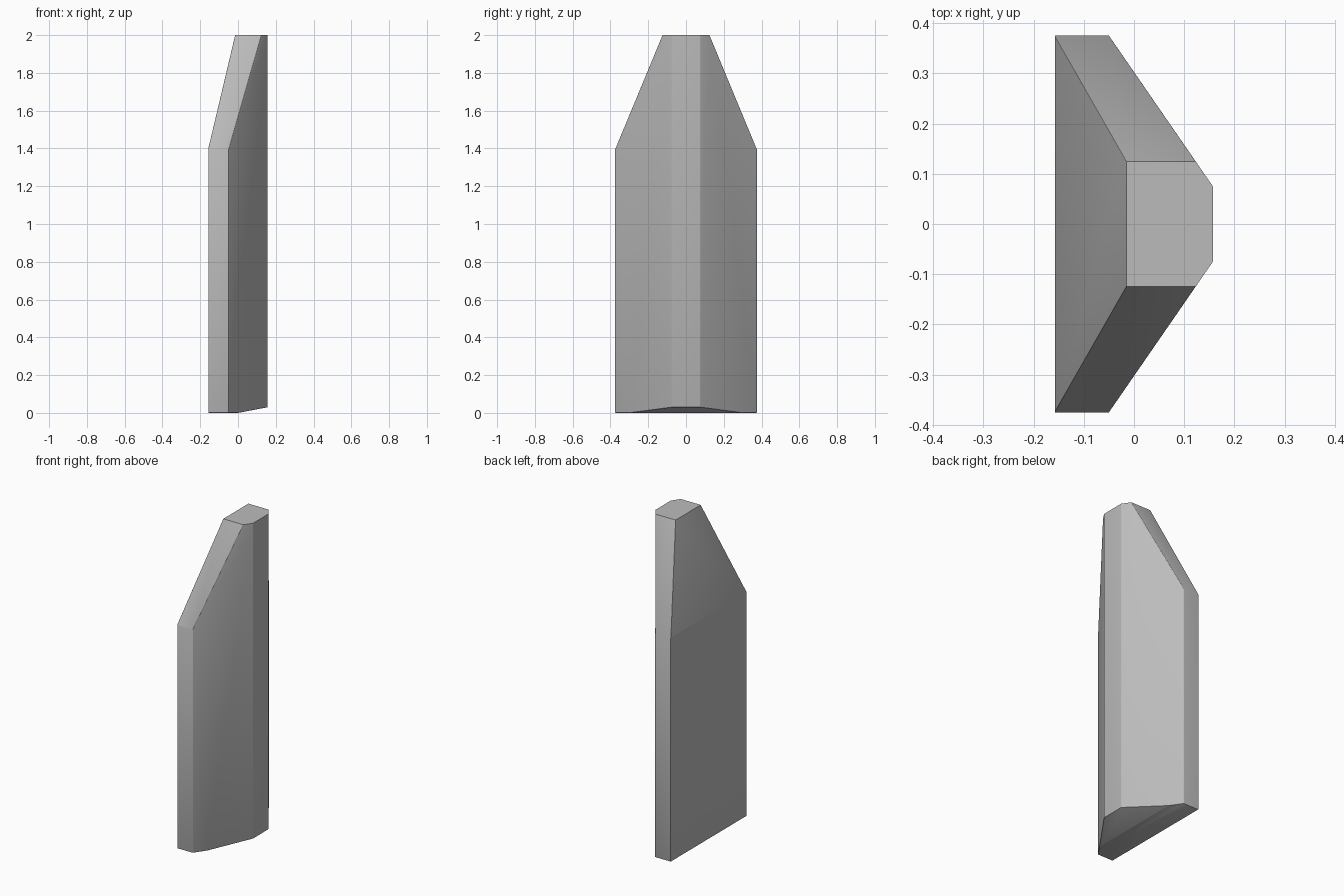
import bpy, bmesh
from mathutils import Vector

cube = bpy.data.objects.get("Cube")
if cube:
    bpy.data.objects.remove(cube, do_unlink=True)

# Plain grey material
grey = bpy.data.materials.new("plain grey")
grey.use_nodes = True
colour = (0.5, 0.5, 0.5, 1)
grey.diffuse_color = colour
grey.node_tree.nodes["Principled BSDF"].inputs["Base Color"].default_value = colour

bm = bmesh.new()


def cut(point, normal):
    """Slice away everything on the normal's side and cap the hole."""
    geom = bm.verts[:] + bm.edges[:] + bm.faces[:]
    res = bmesh.ops.bisect_plane(bm, geom=geom, plane_co=point,
                                 plane_no=Vector(normal).normalized(), clear_outer=True)
    edges = [e for e in res["geom_cut"] if isinstance(e, bmesh.types.BMEdge)]
    bmesh.ops.contextual_create(bm, geom=edges)


# Ridged profile extruded to full height
half = [(-0.157, 0.375), (-0.05, 0.375), (0.157, 0.075)]
profile = [(x, -y) for x, y in half] + half[::-1]
base = bm.faces.new([bm.verts.new((x, y, 0)) for x, y in profile])
top = bmesh.ops.extrude_face_region(bm, geom=[base])["geom"]
bmesh.ops.translate(bm, vec=(0, 0, 2), verts=[v for v in top if isinstance(v, bmesh.types.BMVert)])
bmesh.ops.recalc_face_normals(bm, faces=bm.faces)

# Tapered tip: both sides and the flat back lean in, the base rises to the ridge
for s in (-1, 1):
    cut((0, s * 0.375, 1.395), (0, s * 0.61, 0.253))
cut((-0.157, 0, 1.4), (-0.6, 0, 0.142))
cut((0, 0, 0), (0.03, 0, -0.157))
bmesh.ops.recalc_face_normals(bm, faces=bm.faces)


def soften(rule, width, segments):
    """Round the edges picked by a rule on their midpoint and direction."""
    edges = []
    for e in bm.edges:
        a, b = e.verts
        if rule((a.co + b.co) / 2, abs(a.co.z - b.co.z)) and e.calc_face_angle(0) > 0.1:
            edges.append(e)
    bmesh.ops.bevel(bm, geom=edges, offset=width, segments=segments,
                    profile=0.5, affect='EDGES', clamp_overlap=True)


# Long outer edges, then the base rim
soften(lambda mid, rise: rise > 0.3 and mid.x > -0.1, 0.025, 4)
soften(lambda mid, rise: mid.z < 0.05 and rise < 0.05, 0.012, 2)

mesh = bpy.data.meshes.new("tapered_block")
bm.to_mesh(mesh)
bm.free()
mesh.materials.append(grey)
block = bpy.data.objects.new("tapered_block", mesh)
bpy.context.collection.objects.link(block)

bpy.context.view_layer.objects.active = block
block.select_set(True)
bpy.ops.object.shade_smooth_by_angle(angle=0.6)
